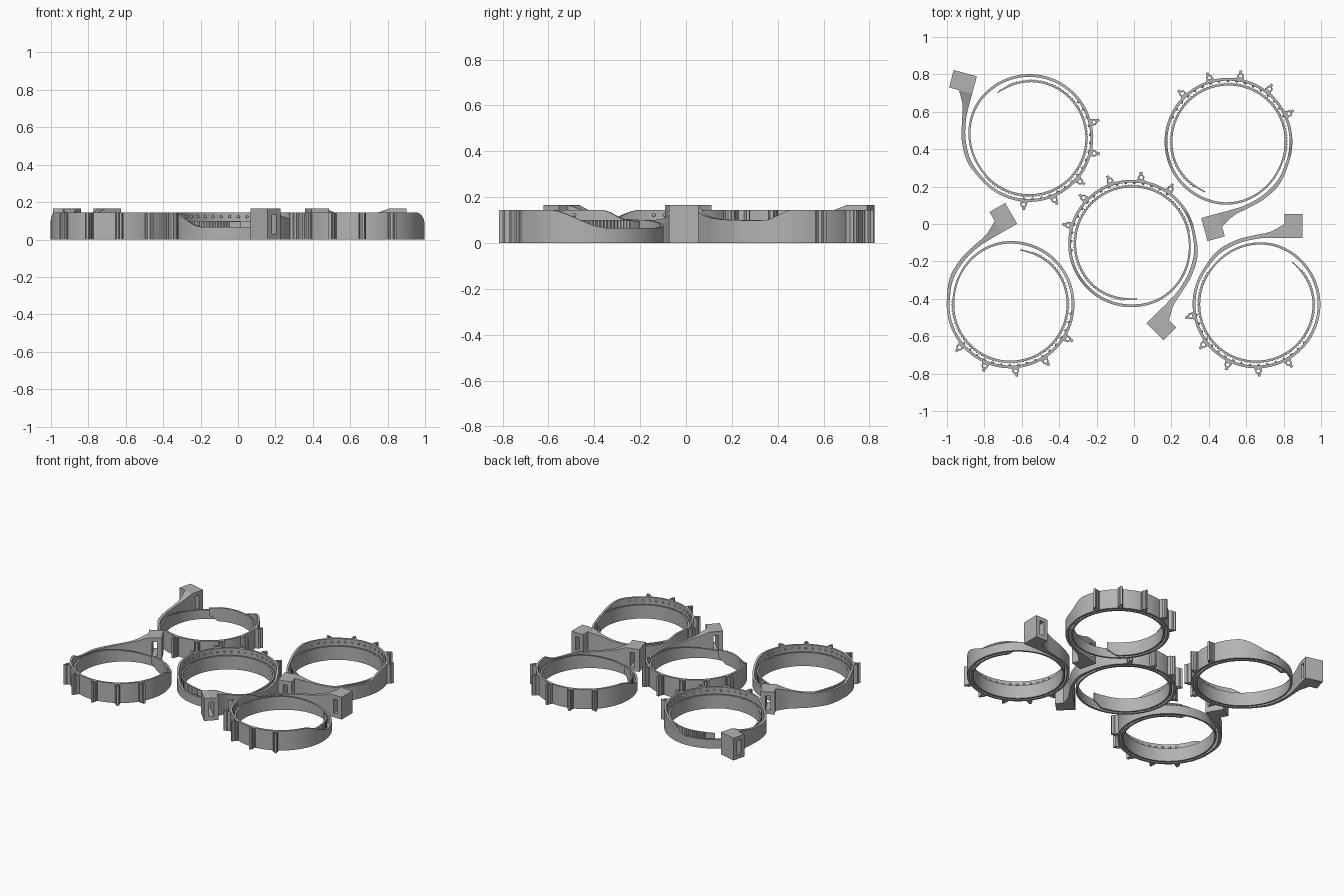
import bpy, bmesh
from math import sin, cos, radians
from mathutils import Matrix, Vector

cube = bpy.data.objects.get("Cube")
if cube:
    bpy.data.objects.remove(cube)

grey = bpy.data.materials.new("plain grey")
grey.use_nodes = True
colour = (0.45, 0.45, 0.45, 1)
grey.diffuse_color = colour
grey.node_tree.nodes["Principled BSDF"].inputs["Base Color"].default_value = colour


def polar(r, deg):
    return Vector((r * cos(radians(deg)), r * sin(radians(deg))))


def ease(keys, s):
    """Smooth interpolation through (position, value) keys."""
    if s <= keys[0][0]:
        return keys[0][1]
    for (a, va), (b, vb) in zip(keys, keys[1:]):
        if s <= b:
            t = (s - a) / (b - a)
            return va + (vb - va) * t * t * (3 - 2 * t)
    return keys[-1][1]


def ribbon(bm, stations):
    """Upright strip from (inner xy, outer xy, bottom, top) stations."""
    rows = []
    for p, q, low, high in stations:
        rows.append([bm.verts.new((v.x, v.y, z)) for v, z in
                     ((p, low), (q, low), (q, high), (p, high))])
    for a, b in zip(rows, rows[1:]):
        for i in range(4):
            j = (i + 1) % 4
            bm.faces.new((a[i], a[j], b[j], b[i]))
    bm.faces.new(rows[0])
    bm.faces.new(rows[-1][::-1])


def tube(bm, outer, inner, map_point):
    """Prism with a hole; map_point(uv, end) places the loops."""
    loops = [[bm.verts.new(map_point(p, e)) for p in loop]
             for loop in (outer, inner) for e in (0, 1)]
    o0, o1, i0, i1 = loops
    n = len(outer)
    for i in range(n):
        j = (i + 1) % n
        for a, b in ((o0, o1), (i1, i0), (i0, o0), (o1, i1)):
            bm.faces.new((a[i], a[j], b[j], b[i]))


def make_mesh(name, bm):
    bmesh.ops.recalc_face_normals(bm, faces=bm.faces)
    mesh = bpy.data.meshes.new(name)
    bm.to_mesh(mesh)
    bm.free()
    mesh.materials.append(grey)
    return mesh


FULL = 0.145

# Spiral band: toothed inner tongue, low crossing, tall outer wall
radius = [(0, 0.296), (50, 0.304), (260, 0.306), (350, 0.332), (400, 0.334)]
height = [(0, 0.095), (20, 0.1), (280, 0.1), (350, 0.066), (395, 0.066),
          (440, FULL), (600, FULL), (622, 0.1)]
bottom = [(0, 0.035), (14, 0.0)]
half = [(0, 0.003), (15, 0.0045), (260, 0.005), (400, 0.0075)]
bm = bmesh.new()
stations = []
for k in range(416):
    s = k * 1.5
    r, h = ease(radius, s), ease(half, s)
    tooth = 0.007 if 12 < s < 265 and k % 2 else 0
    stations.append((polar(r - h, 50 - s), polar(r + h + tooth, 50 - s),
                     ease(bottom, s), ease(height, s)))

# Arm that flares from the wall to the clasp
arm = [(-0.2, 0.268, -0.21, 0.286, 0.1), (-0.1, 0.325, -0.106, 0.345, 0.105),
       (0, 0.351, -0.005, 0.371, 0.118), (0.08, 0.356, 0.075, 0.389, 0.138),
       (0.152, 0.356, 0.152, 0.43, 0.165)]
knots = [(p.x, p.y, q.x, q.y, z) for p, q, _, z in (stations[-9], stations[-1])]
points = knots + arm
points.append(tuple(2 * a - b for a, b in zip(points[-1], points[-2])))
for i in range(1, len(points) - 2):
    a, b, c, d = points[i - 1:i + 3]
    for t in (0.2, 0.4, 0.6, 0.8, 1):
        v = [q + t / 2 * (r - p + t * (2 * p - 5 * q + 4 * r - w
             + t * (3 * (q - r) + w - p))) for p, q, r, w in zip(a, b, c, d)]
        stations.append((Vector(v[:2]), Vector(v[2:4]), 0, v[4]))
ribbon(bm, stations)
band = make_mesh("spiral_band", bm)

# Clasp: block with a slot passing through it
bm = bmesh.new()


def rect(x0, x1, z0, z1):
    return [(x0, z0), (x1, z0), (x1, z1), (x0, z1)]


tube(bm, rect(0.15, 0.246, 0, 0.165), rect(0.18, 0.212, 0.03, 0.135),
     lambda p, e: (p[0], 0.484 if e else 0.356, p[1]))
clasp = make_mesh("clasp", bm)

# Lugs: hollow posts with an outer rib
bm = bmesh.new()
for i in range(5):
    deg = 190 + 27.2 * i
    turn = Matrix.Rotation(radians(deg), 4, 'Z')
    post, hole = ([polar(r, a * 45 + 22.5) for a in range(8)]
                  for r in (0.018, 0.010))
    tube(bm, post, hole,
         lambda p, e: turn @ Vector((0.356 + p.x, p.y, FULL * e)))
    for x, y, w, d in ((0.377, 0.004, 0.018, 0.015), (0.343, 0, 0.012, 0.04)):
        bmesh.ops.create_cube(bm, size=1, matrix=turn
                              @ Matrix.Translation((x, y, FULL / 2))
                              @ Matrix.Diagonal((w, d, FULL, 1)))
lugs = make_mesh("lugs", bm)

# Small bumps along the inside of the tall wall
bm = bmesh.new()
for i in range(17):
    p = polar(0.327, 190 + 8.2 * i)
    bmesh.ops.create_icosphere(bm, subdivisions=2, radius=0.008,
                               matrix=Matrix.Translation((p.x, p.y, 0.122)))
bumps = make_mesh("bumps", bm)

# Five identical rings, each turned to nest with its neighbours
places = {"back_right": (-0.56, 0.46, 75), "back_left": (0.505, 0.44, 195),
          "middle": (-0.01, -0.105, 225), "front_right": (-0.66, -0.43, 30),
          "front_left": (0.655, -0.43, 0)}
bpy.ops.object.select_all(action='DESELECT')
for place, (x, y, deg) in places.items():
    for mesh in (band, clasp, lugs, bumps):
        obj = bpy.data.objects.new(place + "_" + mesh.name, mesh)
        bpy.context.collection.objects.link(obj)
        obj.location = (x, y, 0)
        obj.rotation_euler.z = radians(deg)
        if place == "middle":
            obj.select_set(True)
            bpy.context.view_layer.objects.active = obj
bpy.ops.object.shade_smooth_by_angle(angle=radians(30))
